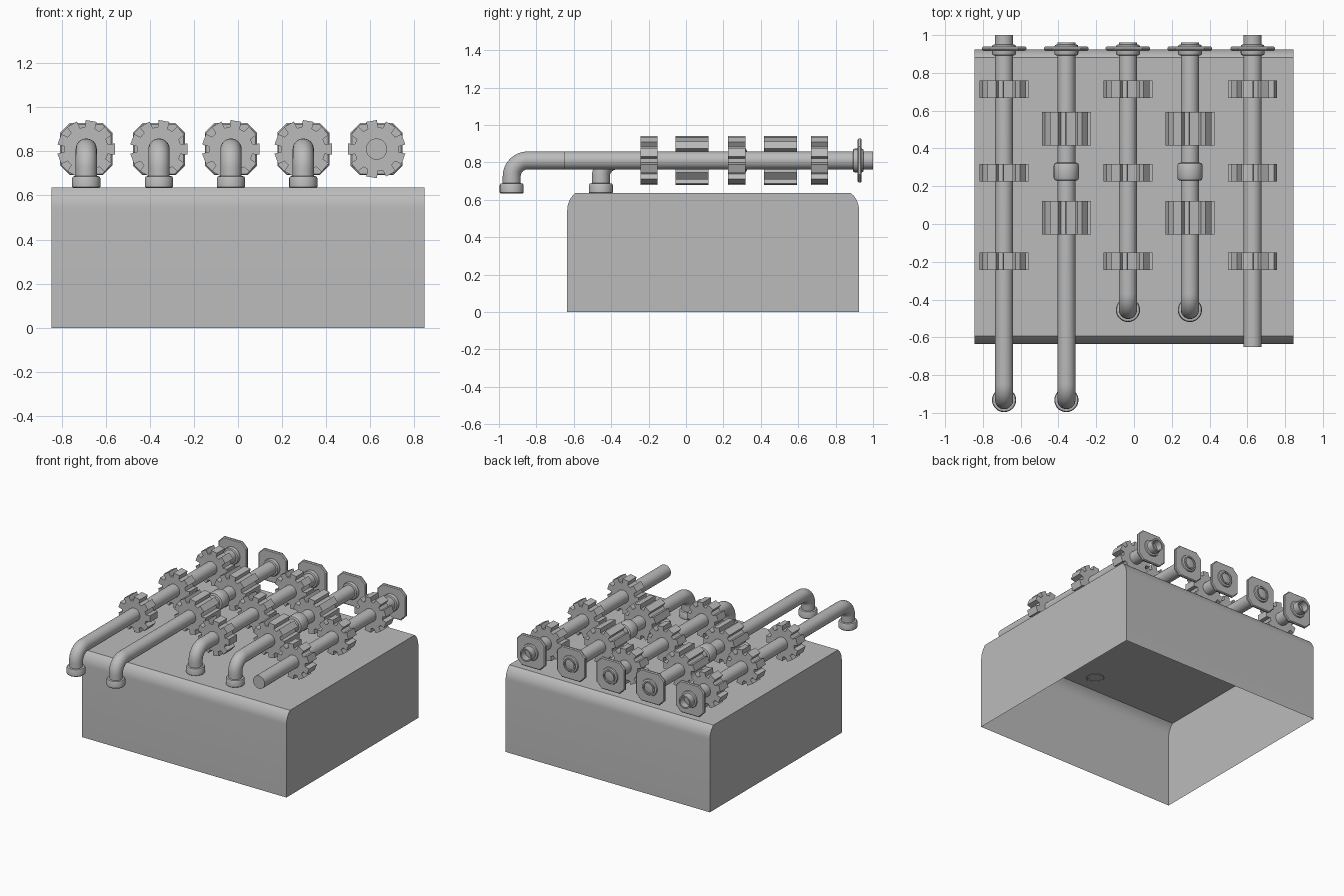
import bpy, bmesh
from math import sin, cos, pi, radians

if "Cube" in bpy.data.objects:
    bpy.data.objects.remove(bpy.data.objects["Cube"])

grey = bpy.data.materials.new("machine grey")
grey.use_nodes = True
COLOR = (0.5, 0.5, 0.5, 1)
grey.diffuse_color = COLOR
grey.node_tree.nodes["Principled BSDF"].inputs["Base Color"].default_value = COLOR

AXIS_Z = 0.81      # height of the pipe axes
PIPE_R = 0.048
BEND = 0.085       # elbow centreline radius
FOOT_Z = 0.633     # underside of the elbow collars


def finish(name, bm, smooth=True):
    bmesh.ops.recalc_face_normals(bm, faces=bm.faces)
    mesh = bpy.data.meshes.new(name)
    bm.to_mesh(mesh)
    bm.free()
    mesh.materials.append(grey)
    obj = bpy.data.objects.new(name, mesh)
    bpy.context.collection.objects.link(obj)
    if smooth:
        bpy.ops.object.select_all(action='DESELECT')
        obj.select_set(True)
        bpy.context.view_layer.objects.active = obj
        bpy.ops.object.shade_smooth_by_angle(angle=radians(35))
    return obj


def sweep(name, x, rings, sides=28):
    """Join circles given as (y, z, direction angle, radius); close both ends."""
    bm = bmesh.new()
    loops = []
    for y, z, a, r in rings:
        loop = []
        for i in range(sides):
            t = 2 * pi * i / sides
            n = r * sin(t)
            loop.append(bm.verts.new((x + r * cos(t), y - n * sin(a), z + n * cos(a))))
        loops.append(loop)
    for p, q in zip(loops, loops[1:]):
        for i in range(sides):
            j = (i + 1) % sides
            bm.faces.new((p[i], p[j], q[j], q[i]))
    bm.faces.new(loops[0])
    bm.faces.new(loops[-1])
    return finish(name, bm)


def prism(name, outline, x, y, depth, bevel=0):
    """Extrude an (x, z) outline along y, centred on the pipe axis."""
    bm = bmesh.new()
    face = bm.faces.new([bm.verts.new((x + u, y - depth / 2, AXIS_Z + v)) for u, v in outline])
    new = bmesh.ops.extrude_face_region(bm, geom=[face])["geom"]
    moved = [g for g in new if isinstance(g, bmesh.types.BMVert)]
    bmesh.ops.translate(bm, verts=moved, vec=(0, depth, 0))
    if bevel:
        rim = [e for e in bm.edges if abs(e.verts[0].co.y - e.verts[1].co.y) < 1e-5]
        bmesh.ops.bevel(bm, geom=rim, offset=bevel, segments=1, affect='EDGES')
    return finish(name, bm, smooth=False)


def gear(name, x, y, depth, turn):
    """Nine square teeth on a round hub."""
    outline = []
    for i in range(9):
        mid = turn + 2 * pi * i / 9
        for off, r in ((-0.23, 0.1), (-0.19, 0.132), (0.19, 0.132), (0.23, 0.1)):
            outline.append((r * cos(mid + off), r * sin(mid + off)))
    return prism(name, outline, x, y, depth)


def pipe(name, x, front, back, elbow):
    """Pipe with a hollow back end; the front end is an elbow or a flat cut."""
    rings = []
    if elbow:
        rings.append((front, FOOT_Z + 0.025, pi / 2, PIPE_R))
        for i in range(11):
            a = pi / 2 * (1 - i / 10)
            rings.append((front + BEND * (1 - sin(a)), AXIS_Z - BEND * (1 - cos(a)), a, PIPE_R))
    else:
        rings.append((front, AXIS_Z, 0, PIPE_R))
    bore = PIPE_R - 0.01
    rings += [(back, AXIS_Z, 0, PIPE_R), (back, AXIS_Z, 0, bore), (back - 0.06, AXIS_Z, 0, bore)]
    return sweep(name, x, rings)


def foot_collar(name, x, y):
    """Rounded collar at the foot of an elbow, hollow underneath."""
    profile = ((0.025, 0.045), (0, 0.045), (0, 0.058), (0.006, 0.064),
               (0.045, 0.064), (0.053, 0.06), (0.056, 0.046))
    return sweep(name, x, [(y, FOOT_Z + h, pi / 2, r) for h, r in profile])


def axis_collar(name, x, y, half, radius, soft):
    """Rounded collar around a straight pipe."""
    ends = ((-half, radius - soft), (-half + soft * 0.3, radius - soft * 0.3), (-half + soft, radius))
    profile = list(ends) + [(-d, r) for d, r in reversed(ends)]
    return sweep(name, x, [(y + d, AXIS_Z, 0, r) for d, r in profile])


# Housing: open-bottomed shell with rounded front and back top edges
HALF_W, FRONT, BACK, TOP = 0.845, -0.635, 0.925, 0.636
ROUND, END = 0.12, radians(50)
side = [(FRONT, 0)]
for i in range(7):
    a = END * i / 6
    side.append((FRONT + ROUND * (1 - cos(a)), TOP - ROUND * (sin(END) - sin(a))))
side += [(FRONT + BACK - y, z) for y, z in reversed(side)]
bm = bmesh.new()
right, left = ([bm.verts.new((s * HALF_W, y, z)) for y, z in side] for s in (-1, 1))
for i in range(len(side) - 1):
    bm.faces.new((right[i], right[i + 1], left[i + 1], left[i]))
bm.faces.new(right)
bm.faces.new(left)
finish("housing", bm)

# Square flange outline with cut corners
W, C = 0.118, 0.075
flange = [(W, -C), (W, C), (C, W), (-C, W), (-W, C), (-W, -C), (-C, -W), (C, -W)]

# Five pipes: x, front end, back end, elbow, wide gears, gear turn
rows = [(-0.688, -0.932, 1.0, True, False, 0),
        (-0.358, -0.932, 0.96, True, True, 0),
        (-0.032, -0.455, 0.96, True, False, 0),
        (0.296, -0.455, 0.96, True, True, 0),
        (0.628, -0.65, 1.0, False, False, pi)]
for n, (x, front, back, elbow, wide, turn) in enumerate(rows, 1):
    pipe(f"pipe_{n}", x, front, back, elbow)
    if elbow:
        foot_collar(f"elbow_collar_{n}", x, front)
    prism(f"flange_plate_{n}", flange, x, 0.928, 0.022, 0.006)
    axis_collar(f"flange_collar_{n}", x, 0.921, 0.029, 0.063, 0.01)
    if wide:
        axis_collar(f"coupling_{n}", x, 0.277, 0.048, 0.067, 0.015)
    for k, y in enumerate((0.033, 0.505) if wide else (-0.198, 0.272, 0.714), 1):
        gear(f"gear_{n}_{k}", x, y, 0.177 if wide else 0.093, turn)
